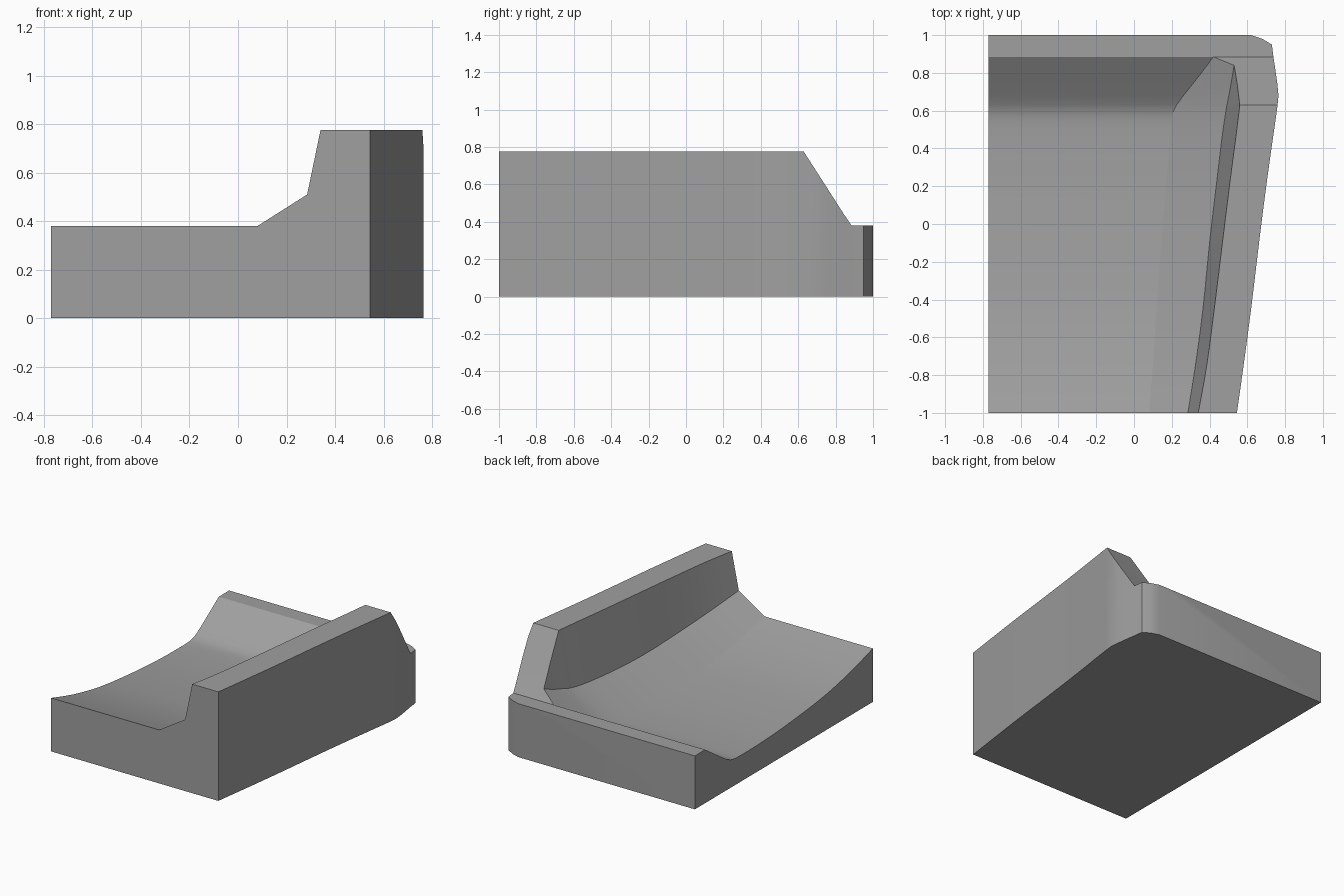
import bpy, bmesh, math

if "Cube" in bpy.data.objects:
    bpy.data.objects.remove(bpy.data.objects["Cube"])

LEFT = -0.77
# Cross-sections along y:
# y, seat edge x, seat z, cove top x, cove top z, arm inner x, arm top z, outer x
keys = [
    (-1.00, 0.08, 0.38, 0.285, 0.51, 0.34, 0.775, 0.545),
    (-0.75, 0.10, 0.31, 0.325, 0.455, 0.385, 0.775, 0.58),
    (-0.45, 0.12, 0.25, 0.365, 0.405, 0.425, 0.775, 0.62),
    (-0.10, 0.145, 0.212, 0.40, 0.367, 0.468, 0.775, 0.662),
    (0.20, 0.17, 0.192, 0.435, 0.355, 0.505, 0.775, 0.70),
    (0.45, 0.19, 0.187, 0.465, 0.36, 0.538, 0.775, 0.735),
    (0.57, 0.20, 0.192, 0.482, 0.37, 0.553, 0.775, 0.752),
    (0.63, 0.225, 0.212, 0.492, 0.38, 0.56, 0.775, 0.76),
]
# Sloped rear end of the arm, then the level back ledge with a rounded corner
rear = [
    (0.68, 0.262, 0.243, 0.502, 0.395, 0.554, 0.697, 0.765),
    (0.75, 0.318, 0.290, 0.515, 0.413, 0.545, 0.588, 0.758),
    (0.84, 0.387, 0.350, 0.530, 0.447, 0.530, 0.447, 0.745),
    (0.885, 0.42, 0.38, 0.42, 0.38, 0.42, 0.38, 0.738),
    (0.95, 0.42, 0.38, 0.42, 0.38, 0.42, 0.38, 0.73),
    (0.98, 0.42, 0.38, 0.42, 0.38, 0.42, 0.38, 0.68),
    (1.00, 0.42, 0.38, 0.42, 0.38, 0.42, 0.38, 0.62),
]


def smooth_sections(pts, steps):
    """Catmull-Rom interpolation through the sections."""
    out = []
    for i in range(len(pts) - 1):
        a, b, c, d = (pts[max(i - 1, 0)], pts[i], pts[i + 1],
                      pts[min(i + 2, len(pts) - 1)])
        for s in range(steps):
            t = s / steps
            out.append(tuple(
                0.5 * (2 * q + (r - p) * t + (2 * p - 5 * q + 4 * r - w) * t * t
                       + (3 * q - p - 3 * r + w) * t ** 3)
                for p, q, r, w in zip(a, b, c, d)))
    return out + [pts[-1]]


sections = smooth_sections(keys, 3) + rear
bm = bmesh.new()
rows = []
for y, cx, cz, bx, bz, ix, iz, ox in sections:
    outline = [(LEFT, 0), (LEFT, cz), (cx, cz), (bx, bz), (ix, iz), (ox, iz), (ox, 0)]
    rows.append([bm.verts.new((x, y, z)) for x, z in outline])

# Seat, cove, arm and outer wall strips
for r0, r1 in zip(rows, rows[1:]):
    for k in range(1, 6):
        bm.faces.new((r0[k], r1[k], r1[k + 1], r0[k + 1]))
# Front end, back end, flat left side and underside
bm.faces.new(rows[0])
bm.faces.new(rows[-1][::-1])
bm.faces.new([r[0] for r in rows] + [r[1] for r in reversed(rows)])
bm.faces.new([r[0] for r in rows] + [r[6] for r in reversed(rows)])
bmesh.ops.remove_doubles(bm, verts=bm.verts, dist=0.0005)
bmesh.ops.recalc_face_normals(bm, faces=bm.faces)

mesh = bpy.data.meshes.new("seat_block")
bm.to_mesh(mesh)
bm.free()
block = bpy.data.objects.new("seat_block", mesh)
bpy.context.collection.objects.link(block)

grey = bpy.data.materials.new("plain_grey")
grey.diffuse_color = (0.35, 0.35, 0.35, 1)
grey.use_nodes = True
grey.node_tree.nodes["Principled BSDF"].inputs["Base Color"].default_value = grey.diffuse_color
mesh.materials.append(grey)

bpy.context.view_layer.objects.active = block
block.select_set(True)
bpy.ops.object.shade_smooth_by_angle(angle=math.radians(28))
